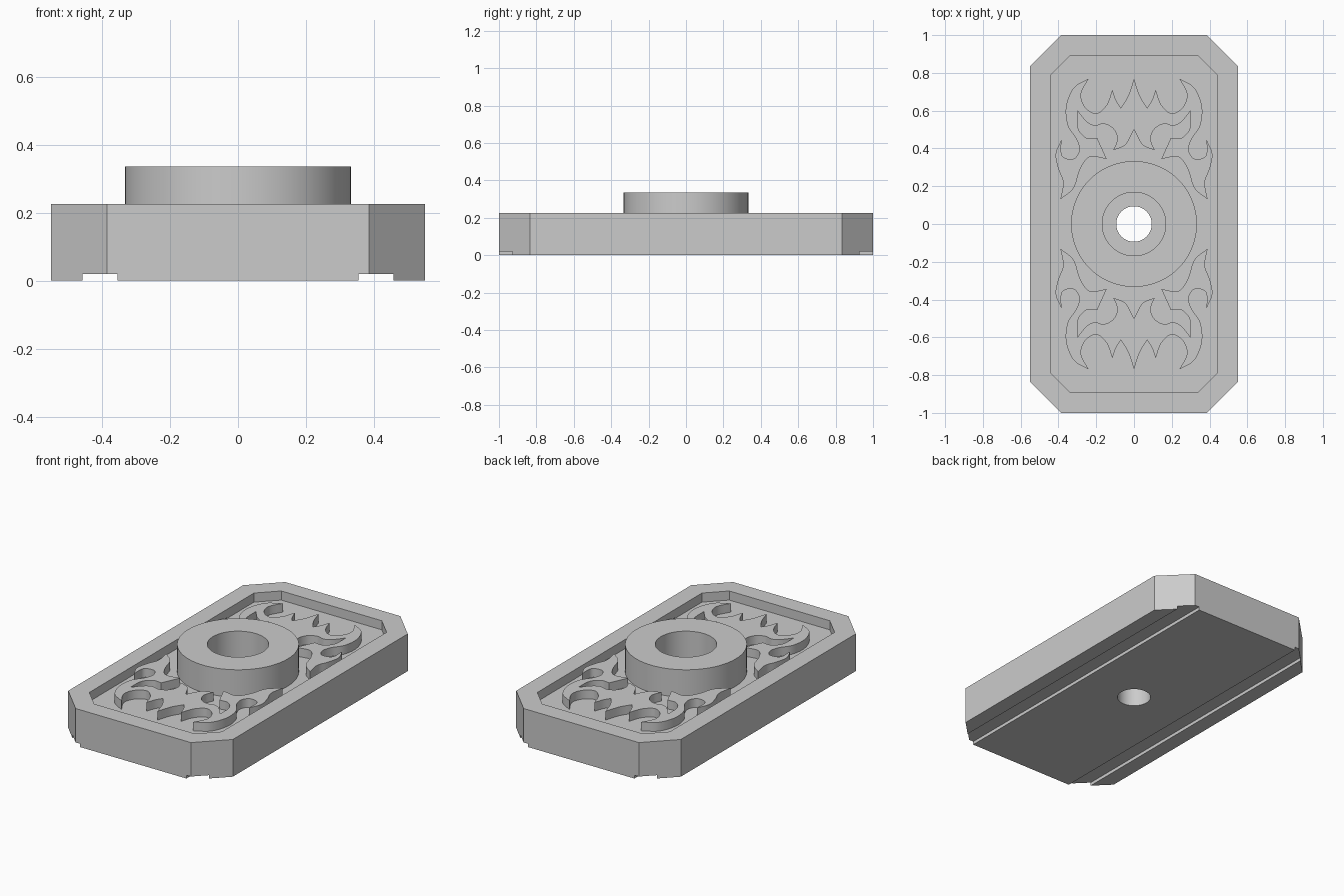
import bpy
import bmesh
from mathutils import Vector

cube = bpy.data.objects.get("Cube")
if cube:
    bpy.data.objects.remove(cube, do_unlink=True)

TOP, FLOOR, BOSS_TOP = 0.225, 0.17, 0.335

grey = bpy.data.materials.new("plain grey")
grey.use_nodes = True
colour = (0.6, 0.6, 0.6, 1)
grey.diffuse_color = colour
grey.node_tree.nodes["Principled BSDF"].inputs["Base Color"].default_value = colour


def prism(name, outline, low, high):
    """Extrude a closed plan outline between two heights."""
    bm = bmesh.new()
    face = bm.faces.new([bm.verts.new((x, y, low)) for x, y in outline])
    side = bmesh.ops.extrude_face_region(bm, geom=[face])
    verts = [g for g in side["geom"] if isinstance(g, bmesh.types.BMVert)]
    bmesh.ops.translate(bm, verts=verts, vec=(0, 0, high - low))
    bmesh.ops.recalc_face_normals(bm, faces=bm.faces)
    mesh = bpy.data.meshes.new(name)
    bm.to_mesh(mesh)
    bm.free()
    mesh.materials.append(grey)
    obj = bpy.data.objects.new(name, mesh)
    bpy.context.collection.objects.link(obj)
    return obj


def chamfered(x, y, c):
    """Rectangle outline with cut corners."""
    return [(x, c - y), (x, y - c), (x - c, y), (c - x, y),
            (-x, y - c), (-x, c - y), (c - x, -y), (x - c, -y)]


def cylinder(name, radius, low, high):
    bm = bmesh.new()
    ring = bmesh.ops.create_circle(bm, segments=96, radius=radius)["verts"]
    outline = [(v.co.x, v.co.y) for v in ring]
    bm.free()
    return prism(name, outline, low, high)


def combine(obj, other, operation):
    """Apply a boolean and discard the helper."""
    other.hide_render = True
    mod = obj.modifiers.new(operation, "BOOLEAN")
    mod.operation, mod.solver, mod.object = operation, "EXACT", other
    bpy.context.view_layer.update()
    graph = bpy.context.evaluated_depsgraph_get()
    mesh = bpy.data.meshes.new_from_object(obj.evaluated_get(graph))
    obj.modifiers.clear()
    obj.data = mesh
    bpy.data.objects.remove(other, do_unlink=True)


def smooth(obj):
    bpy.ops.object.select_all(action="DESELECT")
    obj.select_set(True)
    bpy.context.view_layer.objects.active = obj
    bpy.ops.object.shade_smooth_by_angle(angle=0.5)


# Base plate with framed recess
plate = prism("base_plate", chamfered(0.55, 1, 0.165), 0, TOP)
combine(plate, prism("recess_cutter", chamfered(0.443, 0.893, 0.107), FLOOR, 1), "DIFFERENCE")

# Underside grooves running front to back
for s in (-1, 1):
    groove = [(s * 0.355, -2), (s * 0.457, -2), (s * 0.457, 2), (s * 0.355, 2)]
    combine(plate, prism("groove_cutter", groove, -1, 0.02), "DIFFERENCE")

# Central boss with stepped bore
combine(plate, cylinder("boss", 0.333, 0.1, BOSS_TOP), "UNION")
combine(plate, cylinder("wide_bore_cutter", 0.168, 0.11, 1), "DIFFERENCE")
combine(plate, cylinder("narrow_bore_cutter", 0.094, -1, 1), "DIFFERENCE")
smooth(plate)

# Flame scroll: right half, as arcs that meet in sharp points
ARCS = [
    [(0, .77), (.03, .68), (.07, .615)],
    [(.07, .615), (.095, .655), (.115, .71)],
    [(.115, .71), (.145, .63), (.2, .585), (.26, .62), (.28, .69), (.24, .77)],
    [(.24, .77), (.32, .72), (.36, .62), (.35, .52), (.305, .45), (.29, .39),
     (.32, .345), (.38, .36), (.385, .445)],
    [(.385, .445), (.415, .37), (.4, .29), (.375, .22), (.39, .13)],
    [(.39, .13), (.32, .19), (.285, .29), (.235, .355), (.145, .345)],
    [(.145, .345), (.195, .455)],
    [(.195, .455), (.25, .455), (.295, .505), (.3, .6)],
    [(.3, .6), (.255, .545), (.21, .52), (.16, .53), (.11, .505), (.088, .45), (.11, .39)],
    [(.11, .39), (.045, .42), (0, .5)],
]


def spline(points, steps=6):
    """Smooth curve through the points, without its last one."""
    p = [Vector(q) for q in points]
    p = [2 * p[0] - p[1], *p, 2 * p[-1] - p[-2]]
    out = []
    for a, b, c, d in zip(p, p[1:], p[2:], p[3:]):
        for i in range(steps):
            t = i / steps
            out.append(b + (c - a) * t / 2 + (a - 2.5 * b + 2 * c - d / 2) * t * t
                       + (1.5 * (b - c) + (d - a) / 2) * t ** 3)
    return out


half = [q for arc in ARCS for q in spline(arc)] + [Vector(ARCS[-1][-1])]
loop = half + [Vector((-q.x, q.y)) for q in reversed(half[1:-1])]
for name, s in (("back_flame_scroll", 1), ("front_flame_scroll", -1)):
    smooth(prism(name, [(q.x, q.y * s) for q in loop], FLOOR - 0.01, TOP - 0.002))
